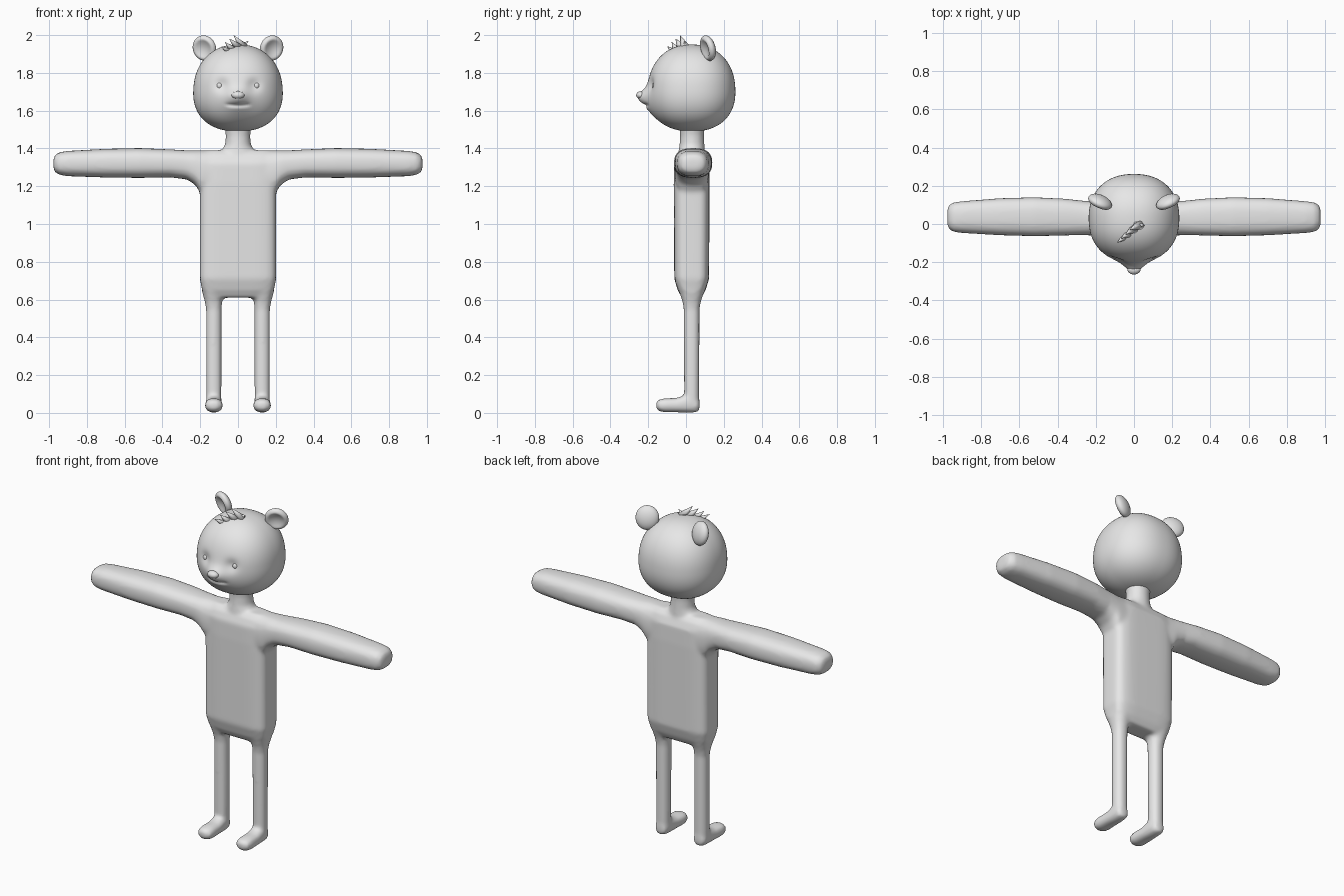
import bpy, bmesh, math
from mathutils import Vector, Matrix

if "Cube" in bpy.data.objects:
    bpy.data.objects.remove(bpy.data.objects["Cube"])

grey = bpy.data.materials.new("plain_grey")
grey.diffuse_color = (0.8, 0.8, 0.8, 1)
grey.use_nodes = True
grey.node_tree.nodes["Principled BSDF"].inputs["Base Color"].default_value = grey.diffuse_color


def finish(bm, name):
    bmesh.ops.recalc_face_normals(bm, faces=bm.faces[:])
    for f in bm.faces:
        f.smooth = True
    me = bpy.data.meshes.new(name)
    bm.to_mesh(me)
    bm.free()
    me.materials.append(grey)
    ob = bpy.data.objects.new(name, me)
    bpy.context.collection.objects.link(ob)
    return ob


def power(v, e):
    return math.copysign(abs(v) ** e, v)


def loft(bm, sections, place, exponent=2.0, n=32):
    """Skin superellipse sections (t, centre u, centre v, half u, half v)."""
    rings = []
    for t, cu, cv, hu, hv in sections:
        ring = []
        for i in range(n):
            a = 2 * math.pi * i / n
            u = cu + hu * power(math.cos(a), 2 / exponent)
            v = cv + hv * power(math.sin(a), 2 / exponent)
            ring.append(bm.verts.new(place(t, u, v)))
        rings.append(ring)
    for a, b in zip(rings, rings[1:]):
        for i in range(n):
            j = (i + 1) % n
            bm.faces.new((a[i], a[j], b[j], b[i]))
    bm.faces.new(rings[0])
    bm.faces.new(rings[-1])


def along_z(t, u, v):
    return (u, v, t)


# Body: torso, neck, arms and legs fused into one soft skin
bm = bmesh.new()
loft(bm, [(0.61, 0, .03, .165, .052), (0.65, 0, .03, .19, .074),
          (0.71, 0, .03, .202, .092), (1.22, 0, .03, .202, .095),
          (1.32, 0, .03, .202, .092), (1.365, 0, .03, .20, .072),
          (1.39, 0, .03, .17, .045)], along_z, 4.5, 48)
loft(bm, [(1.33, 0, .03, .12, .075), (1.385, 0, .03, .09, .07),
          (1.42, 0, .032, .068, .066), (1.47, 0, .032, .065, .063),
          (1.54, 0, .032, .075, .07)], along_z)
for s in (-1, 1):
    # arm, flared at the armpit
    loft(bm, [(.12, .03, 1.26, .088, .13), (.20, .03, 1.277, .09, .113),
              (.225, .03, 1.298, .09, .092), (.27, .032, 1.313, .09, .077),
              (.36, .036, 1.321, .096, .074), (.52, .038, 1.323, .102, .079),
              (.70, .038, 1.322, .097, .076), (.90, .036, 1.32, .083, .067),
              (.945, .036, 1.32, .077, .06), (.968, .036, 1.32, .062, .046),
              (.977, .036, 1.32, .04, .028)],
         lambda t, u, v: (s * t, u, v), 2.6)
    # leg
    loft(bm, [(.03, s * .128, .03, .04, .04), (.55, s * .128, .03, .041, .042),
              (.59, s * .130, .03, .046, .049), (.64, s * .132, .03, .058, .066),
              (.70, s * .135, .03, .06, .075)], along_z, 2.3)
    # foot
    loft(bm, [(-.158, s * .128, .040, .02, .016), (-.145, s * .128, .040, .04, .03),
              (-.115, s * .128, .040, .048, .037), (-.05, s * .128, .041, .045, .038),
              (-.015, s * .128, .046, .043, .045), (.02, s * .128, .052, .042, .052),
              (.055, s * .128, .042, .038, .039), (.072, s * .128, .042, .025, .028)],
         lambda t, u, v: (u, t, v), 2.4)
body = finish(bm, "body")
remesh = body.modifiers.new("fuse", 'REMESH')
remesh.mode = 'VOXEL'
remesh.voxel_size = 0.011
remesh.use_smooth_shade = True
smooth = body.modifiers.new("soften", 'SMOOTH')
smooth.factor = 0.5
smooth.iterations = 6

# Head: rounded ball with a pulled snout, eye hollows and a mouth crease
bm = bmesh.new()
bmesh.ops.create_uvsphere(bm, u_segments=128, v_segments=96, radius=1)


def bump(x, z, cx, cz, wx, wz):
    return math.exp(-((x - cx) / wx) ** 2 - ((z - cz) / wz) ** 2)


for v in bm.verts:
    d = v.co.copy()
    k = sum(abs(c) ** 2.25 for c in d) ** (-1 / 2.25)
    d *= k
    x = d.x * .236 * (1 - .07 * d.z)
    y = .03 + d.y * .231 * (1 - .05 * d.z)
    z = 1.72 + d.z * .23
    if d.y < 0:
        y -= .028 * bump(x, z, 0, 1.65, .075, .075)
        y -= .030 * bump(x, z, 0, 1.675, .045, .035)
        y += .016 * (bump(x, z, .085, 1.735, .035, .035) +
                     bump(x, z, -.085, 1.735, .035, .035))
        y += .013 * math.exp(-((z - 1.628 - 1.2 * x * x) / .009) ** 2 - (x / .06) ** 6)
    v.co = (x, y, z)
finish(bm, "head")


def ellipsoid(name, centre, radii, rot=None, shape=None):
    bm = bmesh.new()
    bmesh.ops.create_uvsphere(bm, u_segments=32, v_segments=20, radius=1)
    for v in bm.verts:
        if shape:
            shape(v)
        p = Vector([a * b for a, b in zip(v.co, radii)])
        v.co = Vector(centre) + (rot @ p if rot else p)
    return finish(bm, name)


def cup(v):
    """Hollow the front side of the ear."""
    if v.co.y < 0:
        r = v.co.x ** 2 + v.co.z ** 2
        v.co.y = v.co.y * .9 + .75 * max(0, 1 - r / .6)


ellipsoid("nose", (0, -.238, 1.682), (.034, .026, .021))
for s, side in ((-1, "left"), (1, "right")):
    ellipsoid(side + "_eye", (s * .098, -.163, 1.732), (.017, .017, .019))
    turn = Matrix.Rotation(s * .42, 3, 'Z') @ Matrix.Rotation(.25, 3, 'X')
    ellipsoid(side + "_ear", (s * .178, .115, 1.931), (.066, .035, .069), turn, cup)

# Hair tuft: short leaning spikes on the crown (root, tip, root radius)
spikes = [((.03, -.005, 1.935), (-.022, -.03, 1.997), .026),
          ((.0, -.025, 1.935), (-.045, -.055, 1.98), .024),
          ((-.025, -.05, 1.92), (-.068, -.075, 1.962), .022),
          ((-.045, -.065, 1.91), (-.088, -.098, 1.94), .019),
          ((.01, .0, 1.935), (.055, -.008, 1.968), .02)]
bm = bmesh.new()
for root, tip, r in spikes:
    a, b = Vector(root), Vector(tip)
    axis = (b - a)
    q = Vector((0, 0, 1)).rotation_difference(axis).to_matrix().to_4x4()
    bmesh.ops.create_cone(bm, cap_ends=True, segments=10, radius1=r, radius2=.001,
                          depth=axis.length, matrix=Matrix.Translation((a + b) / 2) @ q)
finish(bm, "hair_tuft")
